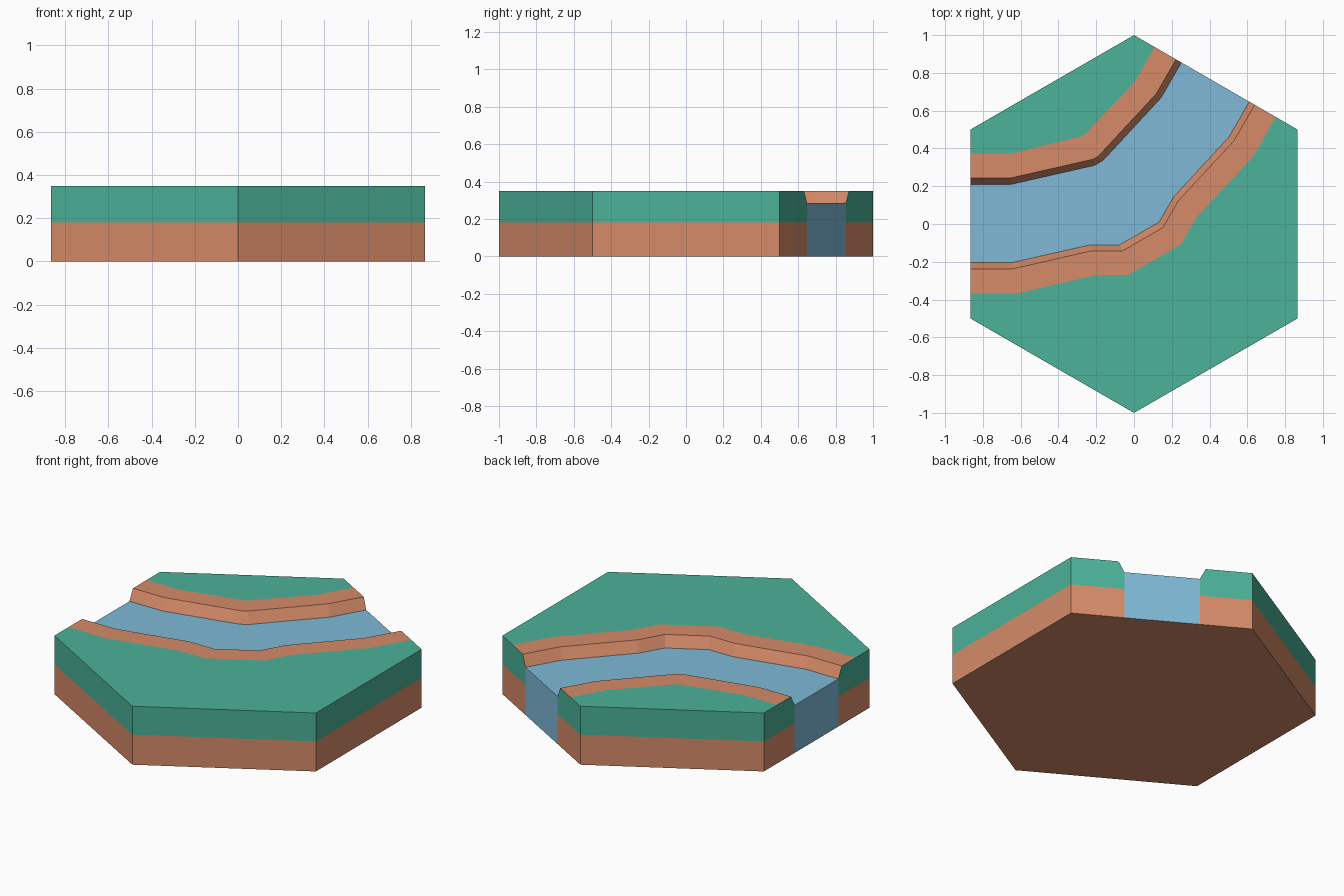
import bpy, bmesh, math

if "Cube" in bpy.data.objects:
    bpy.data.objects.remove(bpy.data.objects["Cube"])

TOP, WATER, SOIL = 0.35, 0.285, 0.18
W = math.sqrt(3) / 2


def material(name, rgb):
    m = bpy.data.materials.new(name)
    m.diffuse_color = (*rgb, 1)
    m.use_nodes = True
    m.node_tree.nodes["Principled BSDF"].inputs["Base Color"].default_value = m.diffuse_color
    return m


GREEN = material("grass green", (0.071, 0.445, 0.319))
BROWN = material("soil orange brown", (0.672, 0.258, 0.138))
BLUE = material("water blue", (0.209, 0.485, 0.672))


def rail(half, z):
    """Complete a river line by mirroring it across the 120 degree axis."""
    other = [(-0.5 * x - W * y, -W * x + 0.5 * y) for x, y in reversed(half)]
    return [(x, y, z) for x, y in half + other]


def strip(a, b):
    return [(a[i], a[i + 1], b[i + 1], b[i]) for i in range(len(a) - 1)]


def at(p, z):
    return (p[0], p[1], z)


def build(name, mat, polygons):
    bm = bmesh.new()
    for poly in polygons:
        f = bm.faces.new([bm.verts.new(p) for p in poly])
        f.normal_update()
        c = f.calc_center_median()
        n = f.normal
        # walls face outwards, tops face up, the underside faces down
        if abs(n.z) > 0.1:
            wrong = (n.z > 0) == (c.z < 0.01)
        else:
            wrong = n.x * c.x + n.y * c.y < 0
        if wrong:
            f.normal_flip()
    bmesh.ops.triangulate(bm, faces=[f for f in bm.faces if len(f.verts) > 4])
    bmesh.ops.remove_doubles(bm, verts=bm.verts[:], dist=1e-5)
    me = bpy.data.meshes.new(name)
    bm.to_mesh(me)
    bm.free()
    me.materials.append(mat)
    ob = bpy.data.objects.new(name, me)
    bpy.context.collection.objects.link(ob)


# River lines on each bank: water edge, bank lip, outer edge of the bare soil
north = [rail([(-W, 0.21), (-0.65, 0.21), (-0.21, 0.31)], WATER),
         rail([(-W, 0.243), (-0.655, 0.243), (-0.217, 0.343)], TOP),
         rail([(-W, 0.373), (-0.65, 0.373), (-0.275, 0.464)], TOP)]
south = [rail([(-W, -0.205), (-0.65, -0.205), (-0.23, -0.11), (-0.075, -0.11)], WATER),
         rail([(-W, -0.238), (-0.645, -0.238), (-0.225, -0.142), (-0.06, -0.142)], TOP),
         rail([(-W, -0.368), (-0.62, -0.368), (-0.2, -0.27), (-0.03, -0.27)], TOP)]
corners = {"north": [(-W, 0.5), (0, 1)],
           "south": [(-W, -0.5), (0, -1), (W, -0.5), (W, 0.5)]}

soil = []
for side, (edge, lip, outer) in (("north", north), ("south", south)):
    cs = corners[side]
    # Grass top and its rim walls, notched where the river leaves the tile
    grass = [outer + [at(c, TOP) for c in reversed(cs)]]
    for a, b in zip(cs, cs[1:]):
        grass.append([at(a, SOIL), at(b, SOIL), at(b, TOP), at(a, TOP)])
    for c, i in ((cs[0], 0), (cs[-1], -1)):
        grass.append([at(c, SOIL), at(edge[i], SOIL), edge[i], lip[i], at(c, TOP)])
    build(side + "_grass", GREEN, grass)

    # Sloped bank and bare soil border
    build(side + "_river_bank", BROWN, strip(edge, lip) + strip(lip, outer))

    # Lower soil walls
    ring = [edge[0]] + cs + [edge[-1]]
    soil += strip([at(p, 0) for p in ring], [at(p, SOIL) for p in ring])

# Soil base with underside
soil.append([at(c, 0) for c in corners["north"] + corners["south"][::-1]])
build("soil_base", BROWN, soil)

# Water surface with its two full-height ends
n, s = north[0], south[0]
ends = [[at(s[i], 0), at(n[i], 0), n[i], s[i]] for i in (0, -1)]
build("river_water", BLUE, [n + s[::-1]] + ends)
